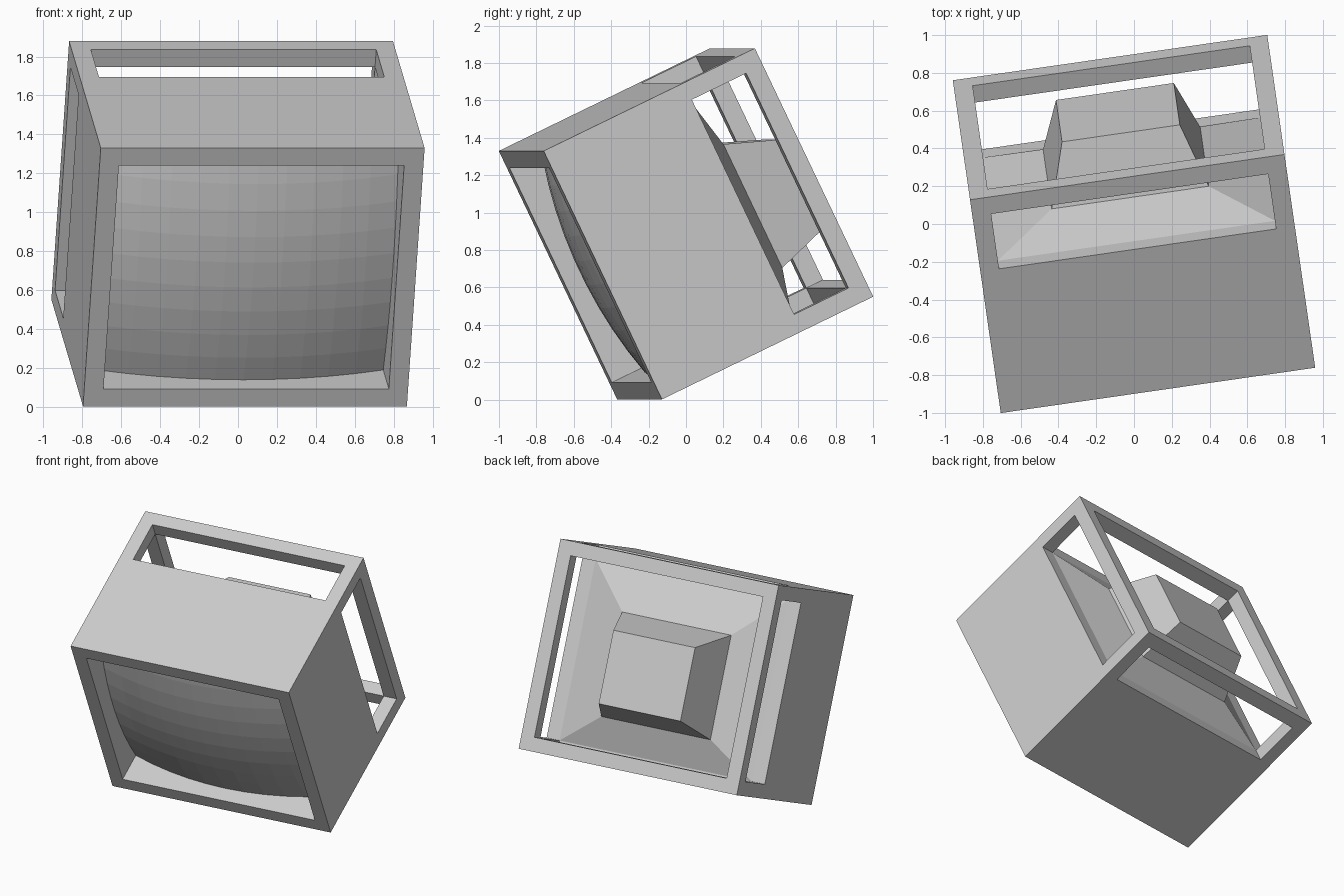
import bpy, bmesh, math
from mathutils import Matrix

if "Cube" in bpy.data.objects:
    bpy.data.objects.remove(bpy.data.objects["Cube"])

# Local axes: x width, y depth (front at -y), z height; then tilted back and turned
HX, HY, HZ, T = 0.841, 0.633, 0.737, 0.1
IX, IZ = HX - T, HZ - T            # half sizes of the openings
WALL = 0.207                       # depth where the open rear frame starts
POSE = (Matrix.Translation((0, 0, 0.94)) @ Matrix.Rotation(math.radians(8.2), 4, 'Z')
        @ Matrix.Rotation(math.radians(25.7), 4, 'X'))

grey = bpy.data.materials.new("plain_grey")
grey.diffuse_color = (0.6, 0.6, 0.6, 1)
grey.use_nodes = True
grey.node_tree.nodes["Principled BSDF"].inputs["Base Color"].default_value = grey.diffuse_color


def finish(bm, name):
    bmesh.ops.recalc_face_normals(bm, faces=bm.faces)
    me = bpy.data.meshes.new(name)
    bm.to_mesh(me)
    bm.free()
    me.materials.append(grey)
    ob = bpy.data.objects.new(name, me)
    ob.matrix_world = POSE
    bpy.context.collection.objects.link(ob)
    return ob


def box(name, x, y, z):
    """Box from (min, max) pairs."""
    bm = bmesh.new()
    bmesh.ops.create_cube(bm, size=1)
    for v in bm.verts:
        v.co = [r[0] if c < 0 else r[1] for c, r in zip(v.co, (x, y, z))]
    return finish(bm, name)


def taper(name, rings):
    """Closed loft through rectangles (y, half_x, z_low, z_high)."""
    bm = bmesh.new()
    loops = [[bm.verts.new(p) for p in ((-w, y, a), (w, y, a), (w, y, b), (-w, y, b))]
             for y, w, a, b in rings]
    for p, q in zip(loops, loops[1:]):
        for i in range(4):
            j = (i + 1) % 4
            bm.faces.new((p[i], p[j], q[j], q[i]))
    bm.faces.new(loops[0])
    bm.faces.new(loops[-1])
    return finish(bm, name)


# Cabinet: solid block with screen recess, open back and four rear side windows
cabinet = box("cabinet", (-HX, HX), (-HY, HY), (-HZ, HZ))
window = (WALL, HY - T)
cutters = [
    box("recess_cutter", (-IX, IX), (-1, -HY + 0.26), (-IZ, IZ)),
    box("back_cutter", (-IX, IX), (WALL, 1), (-IZ, IZ)),
    box("side_window_cutter", (-1, 1), window, (-IZ, IZ)),
    box("top_window_cutter", (-IX, IX), window, (-1, 1)),
]
for c in cutters:
    m = cabinet.modifiers.new(c.name, 'BOOLEAN')
    m.operation, m.solver, m.object = 'DIFFERENCE', 'EXACT', c
bpy.context.view_layer.update()
deps = bpy.context.evaluated_depsgraph_get()
cut_mesh = bpy.data.meshes.new_from_object(cabinet.evaluated_get(deps))
cabinet.modifiers.clear()
cabinet.data = cut_mesh
for c in cutters:
    bpy.data.objects.remove(c)

# Screen: faceted patch of a large sphere bulging forward
R, APEX = 2.5, -HY + 0.025
bm = bmesh.new()
bmesh.ops.create_grid(bm, x_segments=10, y_segments=9, size=1)
for v in bm.verts:
    x, z = v.co.x * IX, v.co.y * IZ
    v.co = (x, APEX + R - math.sqrt(R * R - x * x - z * z), z)
screen = finish(bm, "screen")
if screen.data.polygons[0].normal.y > 0:
    screen.data.flip_normals()

# Tube back: shallow funnel and tapered rear housing
taper("tube_funnel", [(WALL - 0.01, IX, -IZ, IZ), (WALL, IX, -IZ, IZ),
                      (0.312, 0.42, -0.412, 0.322)])
taper("rear_housing", [(0.30, 0.42, -0.412, 0.322), (0.312, 0.42, -0.412, 0.322),
                       (HY, 0.315, -0.319, 0.197)])
